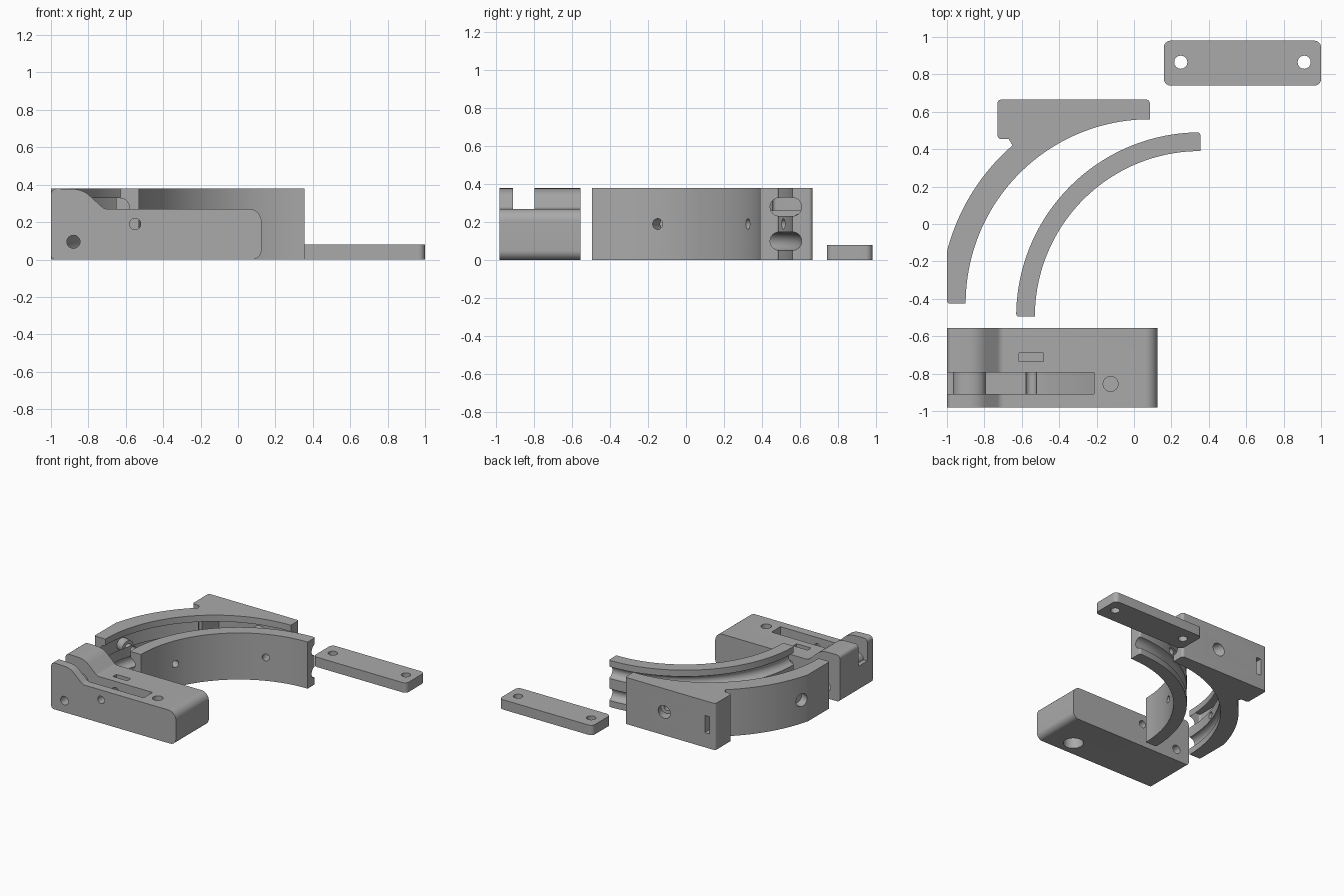
import bpy, bmesh, math
from mathutils import Vector

if "Cube" in bpy.data.objects:
    bpy.data.objects.remove(bpy.data.objects["Cube"])

grey = bpy.data.materials.new("plain grey")
grey.use_nodes = True
grey.diffuse_color = (0.4, 0.4, 0.4, 1)
grey.node_tree.nodes["Principled BSDF"].inputs["Base Color"].default_value = (0.4, 0.4, 0.4, 1)

HEIGHT = 0.38
MATE = 0.985          # radius where the two curved shells meet


def add_object(name, bm):
    bmesh.ops.recalc_face_normals(bm, faces=bm.faces)
    mesh = bpy.data.meshes.new(name)
    bm.to_mesh(mesh)
    bm.free()
    obj = bpy.data.objects.new(name, mesh)
    bpy.context.collection.objects.link(obj)
    return obj


def fillet(points, steps=8):
    """Round the corners of an outline given as (a, b, radius) or (a, b)."""
    out = []
    for i, p in enumerate(points):
        c = Vector(p[:2])
        if len(p) == 2:
            out.append(c)
            continue
        prev = (Vector(points[i - 1][:2]) - c).normalized()
        nxt = (Vector(points[(i + 1) % len(points)][:2]) - c).normalized()
        half = prev.angle(nxt) / 2
        reach = p[2] / math.tan(half)
        mid = c + (prev + nxt).normalized() * p[2] / math.sin(half)
        a, b = c + prev * reach - mid, c + nxt * reach - mid
        for k in range(steps + 1):
            t = k / steps
            out.append(mid + a.lerp(b, t).normalized() * p[2])
    return out


def prism(name, outline, low, high, axis="z"):
    """Extrude an outline along z (a, b = x, y) or along y (a, b = x, z)."""
    bm = bmesh.new()
    place = (lambda p: (p[0], p[1], low)) if axis == "z" else (lambda p: (p[0], low, p[1]))
    face = bm.faces.new([bm.verts.new(place(p)) for p in fillet(outline)])
    ext = bmesh.ops.extrude_face_region(bm, geom=[face])
    verts = [v for v in ext["geom"] if isinstance(v, bmesh.types.BMVert)]
    depth = high - low
    bmesh.ops.translate(bm, verts=verts, vec=(0, 0, depth) if axis == "z" else (0, depth, 0))
    return add_object(name, bm)


def box(x0, x1, y0, y1, z0, z1):
    return prism("slot_cutter", [(x0, y0), (x1, y0), (x1, y1), (x0, y1)], z0, z1)


def rod(start, end, radius):
    start, end = Vector(start), Vector(end)
    bm = bmesh.new()
    bmesh.ops.create_cone(bm, cap_ends=True, segments=32, radius1=radius, radius2=radius,
                          depth=(end - start).length)
    turn = (end - start).to_track_quat("Z", "Y").to_matrix()
    bmesh.ops.rotate(bm, verts=bm.verts, matrix=turn)
    bmesh.ops.translate(bm, verts=bm.verts, vec=(start + end) / 2)
    return add_object("hole_cutter", bm)


def ring(centre, z):
    bpy.ops.mesh.primitive_torus_add(location=(*centre, z), major_radius=MATE, minor_radius=0.048,
                                     major_segments=192, minor_segments=24)
    return bpy.context.object


def arc(centre, radius, start, end, steps=48):
    angles = [math.radians(start + (end - start) * k / steps) for k in range(steps + 1)]
    return [(centre[0] + radius * math.cos(a), centre[1] + radius * math.sin(a)) for a in angles]


def radial_hole(centre, angle, r0, r1, radius):
    d = Vector((math.cos(math.radians(angle)), math.sin(math.radians(angle)), 0))
    c = Vector((*centre, HEIGHT / 2))
    return rod(c + d * r0, c + d * r1, radius)


def finish(obj, cutters):
    """Cut the openings, then colour and shade the part."""
    for c in cutters:
        c.hide_render = True
        mod = obj.modifiers.new("cut", "BOOLEAN")
        mod.operation, mod.solver, mod.object = "DIFFERENCE", "EXACT", c
    bpy.context.view_layer.update()
    graph = bpy.context.evaluated_depsgraph_get()
    mesh = bpy.data.meshes.new_from_object(obj.evaluated_get(graph))
    obj.modifiers.clear()
    obj.data = mesh
    for c in cutters:
        bpy.data.objects.remove(c)
    mesh.materials.clear()
    mesh.materials.append(grey)
    bpy.ops.object.select_all(action="DESELECT")
    obj.select_set(True)
    bpy.context.view_layer.objects.active = obj
    bpy.ops.object.shade_smooth_by_angle(angle=math.radians(30))


# Flat cover plate with two screw holes
plate = prism("cover_plate", [(0.16, 0.74, 0.035), (1, 0.74, 0.035), (1, 0.98, 0.035), (0.16, 0.98, 0.035)],
              0, 0.08)
finish(plate, [rod((x, 0.865, -0.1), (x, 0.865, 0.2), 0.035) for x in (0.25, 0.91)])

# Inner curved shell, grooved on its outside
ci = (0.355, -0.495)
outline = arc(ci, MATE - 0.1, 90, 180) + [(-0.63, -0.495, 0.015)] + arc(ci, MATE, 178, 92) + [(0.355, 0.49, 0.015)]
inner = prism("inner_shell", outline, 0, HEIGHT)
finish(inner, [ring(ci, z) for z in (0.1, 0.28)]
       + [radial_hole(ci, a, 0.8, 1.1, 0.028) for a in (112, 157)])

# Outer curved shell with mounting block, grooved on its inside
co = (0.085, -0.425)
outline = (arc(co, MATE, 90, 180) + [(-1, -0.425, 0.015)] + arc(co, 1.12, 165.6, 131)
           + [(-0.67, 0.454), (-0.73, 0.454, 0.02), (-0.73, 0.665, 0.02), (0.085, 0.665, 0.02)])
outer = prism("outer_shell", outline, 0, HEIGHT)
finish(outer, [ring(co, z) for z in (0.1, 0.28)]
       + [radial_hole(co, a, 0.85, 1.4, 0.028) for a in (108, 162.5)]
       + [radial_hole(co, 108, 1.06, 1.4, 0.052), radial_hole(co, 162.5, 1.05, 1.4, 0.052)]
       + [box(-0.68, -0.635, 0.44, 0.7, 0.12, 0.26)])

# Lever body: side profile with a raised nose
profile = [(-1, 0, 0.025), (0.125, 0, 0.05), (0.125, 0.27, 0.065), (-0.715, 0.27, 0.05),
           (-0.83, 0.375, 0.13), (-1, 0.38, 0.03)]
body = prism("lever_body", profile, -0.98, -0.555, "y")

# Long channel: rounded saddle at the nose, flat floor, then a ramp going down
saddle = [(-0.88 + 0.085 * math.cos(a), 0.2 + 0.06 * math.sin(a))
          for a in [math.pi * k / 16 for k in range(17)]]
channel = ([(-1.1, 0.5), (-1.1, 0.2)] + saddle[::-1]
           + [(-0.455, 0.2), (-0.215, 0.12), (-0.215, 0.5)])
finish(body, [
    prism("channel_cutter", channel, -0.91, -0.795, "y"),
    rod((-0.88, -1.1, 0.095), (-0.88, -0.4, 0.095), 0.035),
    rod((-0.55, -1.1, 0.19), (-0.55, -0.4, 0.19), 0.03),
    rod((-0.125, -0.855, 0.15), (-0.125, -0.855, 0.4), 0.04),
    rod((-0.125, -0.855, -0.1), (-0.125, -0.855, 0.14), 0.075),
    box(-0.615, -0.485, -0.735, -0.69, 0.12, 0.4),
])
